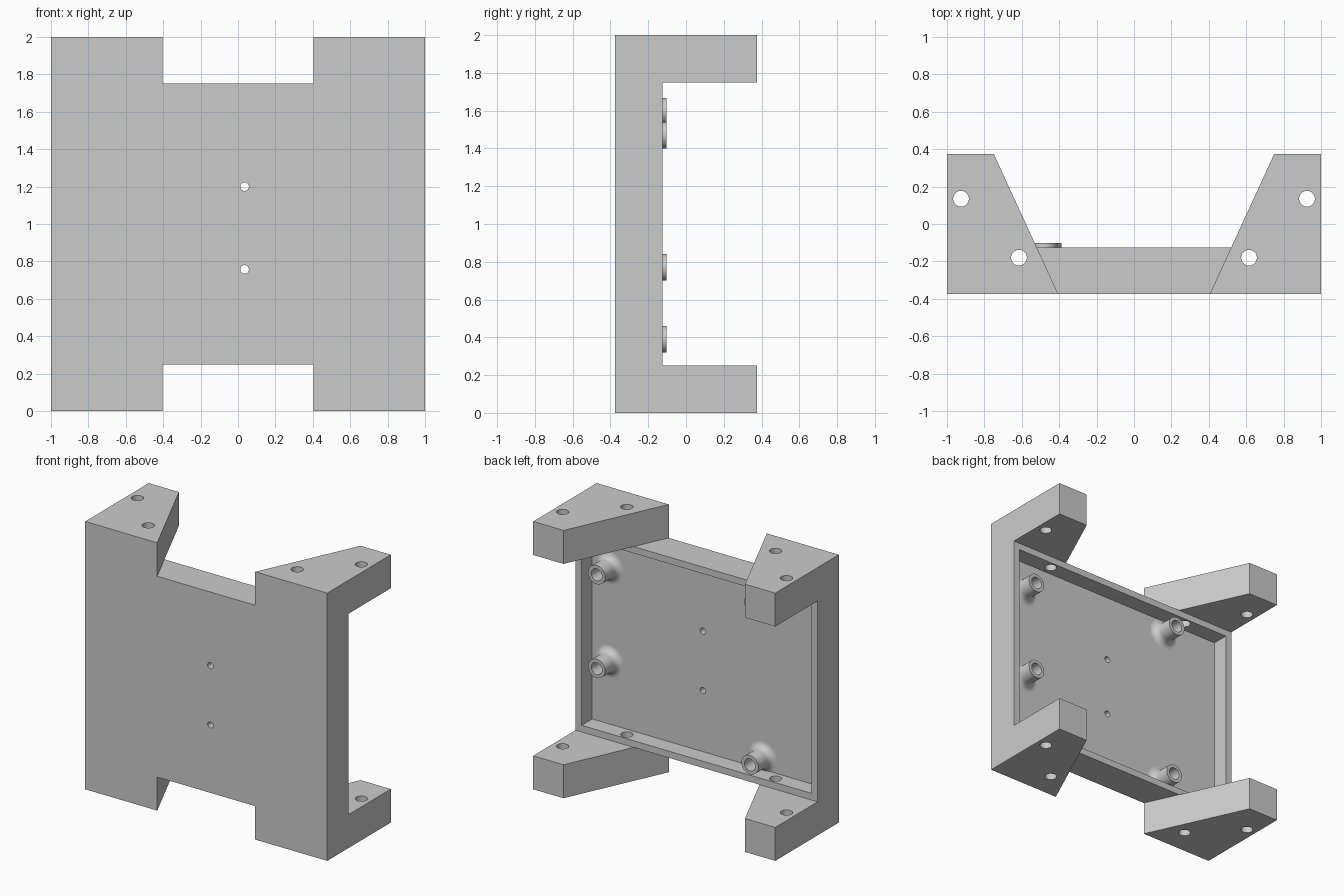
import bpy, bmesh
from math import radians, pi, sin, cos
from mathutils import Matrix, Vector

if "Cube" in bpy.data.objects:
    bpy.data.objects.remove(bpy.data.objects["Cube"], do_unlink=True)

GREY = (0.6, 0.6, 0.6, 1.0)
grey = bpy.data.materials.new("light grey plastic")
grey.use_nodes = True
grey.diffuse_color = GREY
next(n for n in grey.node_tree.nodes
     if n.type == 'BSDF_PRINCIPLED').inputs["Base Color"].default_value = GREY

HALF_DEPTH = 0.375
PLATE_BACK = -0.125
FLOOR = -0.25
FOOT = 0.25       # foot thickness
WALL = 0.05       # rim around the tray


def make(name, bm):
    bmesh.ops.recalc_face_normals(bm, faces=bm.faces)
    mesh = bpy.data.meshes.new(name)
    bm.to_mesh(mesh)
    bm.free()
    mesh.materials.append(grey)
    obj = bpy.data.objects.new(name, mesh)
    bpy.context.collection.objects.link(obj)
    return obj


def box(name, lo, hi):
    bm = bmesh.new()
    lo, hi = Vector(lo), Vector(hi)
    bmesh.ops.create_cube(bm, size=1, matrix=Matrix.Translation((lo + hi) / 2)
                          @ Matrix.Diagonal((*(hi - lo), 1)))
    return make(name, bm)


def prism(name, outline, z0, z1):
    bm = bmesh.new()
    face = bm.faces.new([bm.verts.new((x, y, z0)) for x, y in outline])
    top = bmesh.ops.extrude_face_region(bm, geom=[face])["geom"]
    bmesh.ops.translate(bm, vec=(0, 0, z1 - z0),
                        verts=[v for v in top if isinstance(v, bmesh.types.BMVert)])
    return make(name, bm)


def rod(name, centre, radius, length, rotation=Matrix()):
    bm = bmesh.new()
    bmesh.ops.create_cone(bm, cap_ends=True, segments=40, radius1=radius, radius2=radius,
                          depth=length, matrix=Matrix.Translation(centre) @ rotation)
    return make(name, bm)


def smooth(obj):
    bpy.ops.object.select_all(action='DESELECT')
    obj.select_set(True)
    bpy.context.view_layer.objects.active = obj
    bpy.ops.object.shade_smooth_by_angle(angle=radians(30))


def cut(obj, cutter):
    cutter.hide_render = True
    mod = obj.modifiers.new("cut", 'BOOLEAN')
    mod.operation, mod.solver, mod.object = 'DIFFERENCE', 'EXACT', cutter
    bpy.context.view_layer.objects.active = obj
    bpy.ops.object.modifier_apply(modifier=mod.name)
    bpy.data.objects.remove(cutter, do_unlink=True)


# Solid block, carved into a plate with four feet
body = box("mounting_body", (-1, -HALF_DEPTH, 0), (1, HALF_DEPTH, 2))
cut(body, box("back_opening", (-2, PLATE_BACK, FOOT), (2, 1, 2 - FOOT)))

# Tapered gaps between the feet, at the bottom and the top
slope = (0.75 - 0.405) / (2 * HALF_DEPTH)
front, back = -0.5, 0.5
near = 0.405 + slope * (front + HALF_DEPTH)
far = 0.405 + slope * (back + HALF_DEPTH)
gap = [(-near, front), (near, front), (far, back), (-far, back)]
for z0, z1 in ((-1, FOOT), (2 - FOOT, 3)):
    cut(body, prism("foot_gap", gap, z0, z1))

# Shallow tray in the back of the plate
cut(body, box("tray_recess", (WALL - 1, FLOOR, FOOT + WALL),
              (1 - WALL, 0, 2 - FOOT - WALL)))

# Screw holes through the feet
for side in (-1, 1):
    for x, y in ((0.925, 0.135), (0.615, -0.18)):
        cut(body, rod("screw_hole", (side * x, y, 1), 0.042, 4))

# Two small holes through the tray floor
for z in (0.757, 1.2):
    cut(body, rod("cable_hole", (0.035, -0.3, z), 0.023, 0.5,
                  Matrix.Rotation(pi / 2, 4, 'X')))
smooth(body)


# Hollow posts with a rounded flare at the base
def post(name, x, z):
    outer, bore, flare, height, sunk = 0.07, 0.045, 0.05, 0.148, -0.01
    profile = [(bore, sunk), (outer + flare, sunk)]
    for i in range(9):
        a = i / 8 * pi / 2
        profile.append((outer + flare * (1 - sin(a)), flare * (1 - cos(a))))
    profile += [(outer, height), (bore, height)]
    bm = bmesh.new()
    verts = [bm.verts.new((r, h, 0)) for r, h in profile]
    edges = [bm.edges.new((a, b)) for a, b in zip(verts, verts[1:] + verts[:1])]
    bmesh.ops.spin(bm, geom=verts + edges, cent=(0, 0, 0), axis=(0, 1, 0),
                   angle=2 * pi, steps=40)
    bmesh.ops.remove_doubles(bm, verts=bm.verts, dist=0.0002)
    obj = make(name, bm)
    obj.location = (x, FLOOR, z)
    smooth(obj)


post("left_upper_post", 0.81, 1.47)
post("left_lower_post", 0.81, 0.77)
post("right_upper_post", -0.48, 1.597)
post("right_lower_post", -0.457, 0.39)
